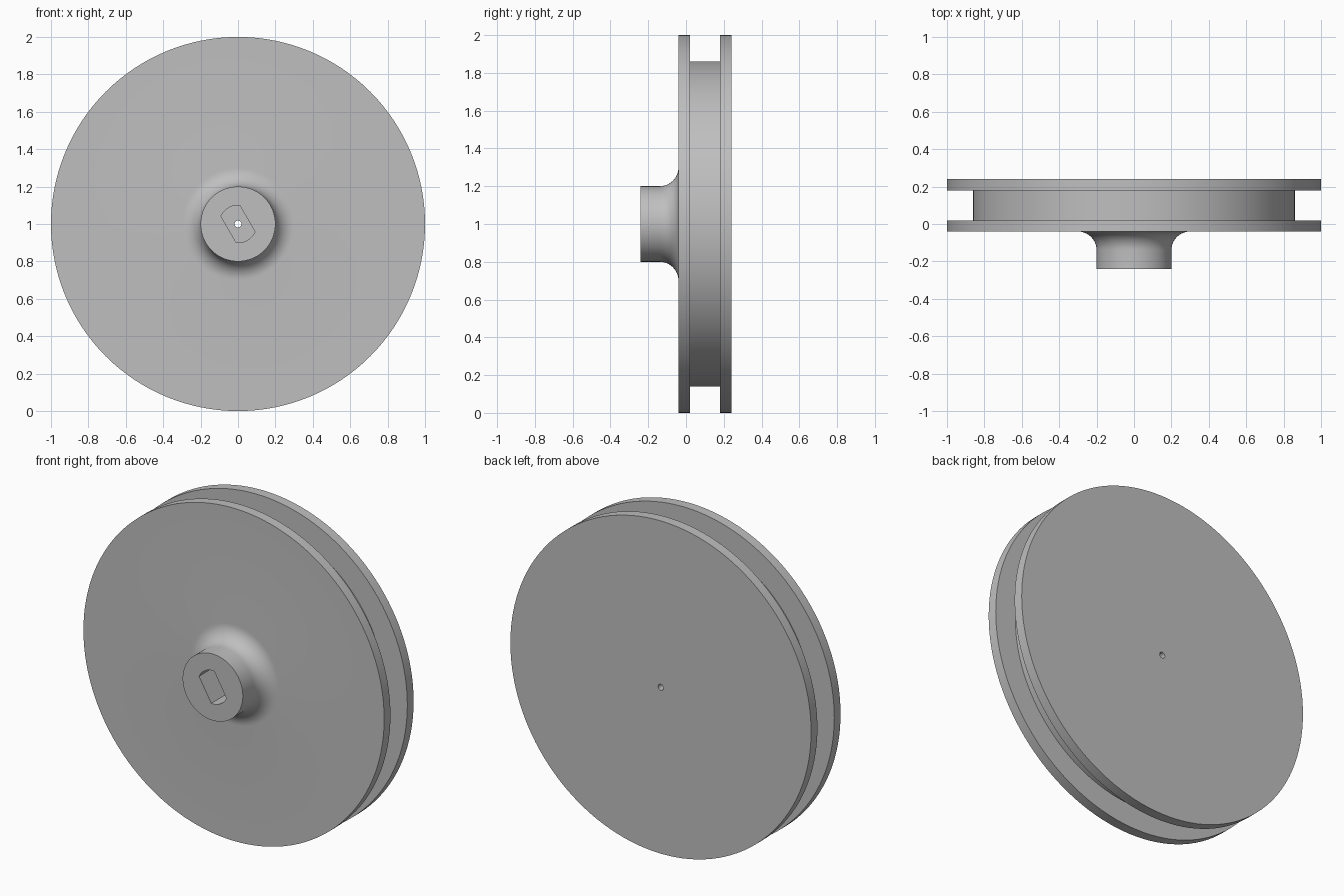
import bpy, bmesh
from math import sin, cos, asin, pi, radians
from mathutils import Matrix, Vector

cube = bpy.data.objects.get("Cube")
if cube:
    bpy.data.objects.remove(cube)

AXIS_Z = 1.0
SEGMENTS = 128

grey = bpy.data.materials.new("light_grey")
grey.use_nodes = True
colour = (0.52, 0.52, 0.52, 1)
grey.diffuse_color = colour
grey.node_tree.nodes["Principled BSDF"].inputs["Base Color"].default_value = colour


def make_object(name, bm):
    bmesh.ops.recalc_face_normals(bm, faces=bm.faces)
    mesh = bpy.data.meshes.new(name)
    bm.to_mesh(mesh)
    bm.free()
    mesh.materials.append(grey)
    obj = bpy.data.objects.new(name, mesh)
    bpy.context.collection.objects.link(obj)
    return obj


def lathe(name, profile):
    """Spin a closed (radius, y) loop around the wheel's axle line."""
    bm = bmesh.new()
    verts = [bm.verts.new((r, y, AXIS_Z)) for r, y in profile]
    edges = [bm.edges.new((v, verts[i - 1])) for i, v in enumerate(verts)]
    bmesh.ops.spin(bm, geom=verts + edges, cent=(0, 0, AXIS_Z), axis=(0, 1, 0),
                   angle=2 * pi, steps=SEGMENTS, use_merge=True)
    bmesh.ops.remove_doubles(bm, verts=bm.verts, dist=1e-5)
    return make_object(name, bm)


# Grooved wheel with a filleted hub and a pinhole through the centre
pin, hub, groove, rim = 0.018, 0.2, 0.86, 1.0
fillet = [(0.3 - 0.1 * cos(a), -0.14 + 0.1 * sin(a))
          for a in (i * pi / 24 for i in range(13))]
profile = [(pin, -0.24), (hub, -0.24)] + fillet + [
    (rim, -0.04), (rim, 0.02), (groove, 0.02), (groove, 0.18),
    (rim, 0.18), (rim, 0.24), (pin, 0.24)]
wheel = lathe("pulley_wheel", profile)

# Axle socket cutter: a round shaft with two flats, tilted
radius, flat, depth = 0.1, 0.058, 0.2
half_angle = asin(flat / radius)
outline = []
for side in (0, pi):
    for i in range(17):
        a = side - half_angle + 2 * half_angle * i / 16
        outline.append(Vector((radius * sin(a), 0, radius * cos(a))))
bm = bmesh.new()
face = bm.faces.new([bm.verts.new(p) for p in outline])
extruded = bmesh.ops.extrude_face_region(bm, geom=[face])["geom"]
bmesh.ops.translate(bm, vec=(0, depth + 0.1, 0),
                    verts=[g for g in extruded if isinstance(g, bmesh.types.BMVert)])
bm.transform(Matrix.Translation((0, -0.34, AXIS_Z)) @ Matrix.Rotation(radians(-30), 4, "Y"))
cutter = make_object("socket_cutter", bm)
cutter.hide_render = True

# Cut the socket, then drop the cutter
bpy.ops.object.select_all(action="DESELECT")
wheel.select_set(True)
bpy.context.view_layer.objects.active = wheel
cut = wheel.modifiers.new("socket", "BOOLEAN")
cut.operation = "DIFFERENCE"
cut.solver = "EXACT"
cut.object = cutter
bpy.ops.object.modifier_apply(modifier=cut.name)
bpy.data.objects.remove(cutter)

bpy.ops.object.shade_smooth_by_angle(angle=radians(30))
